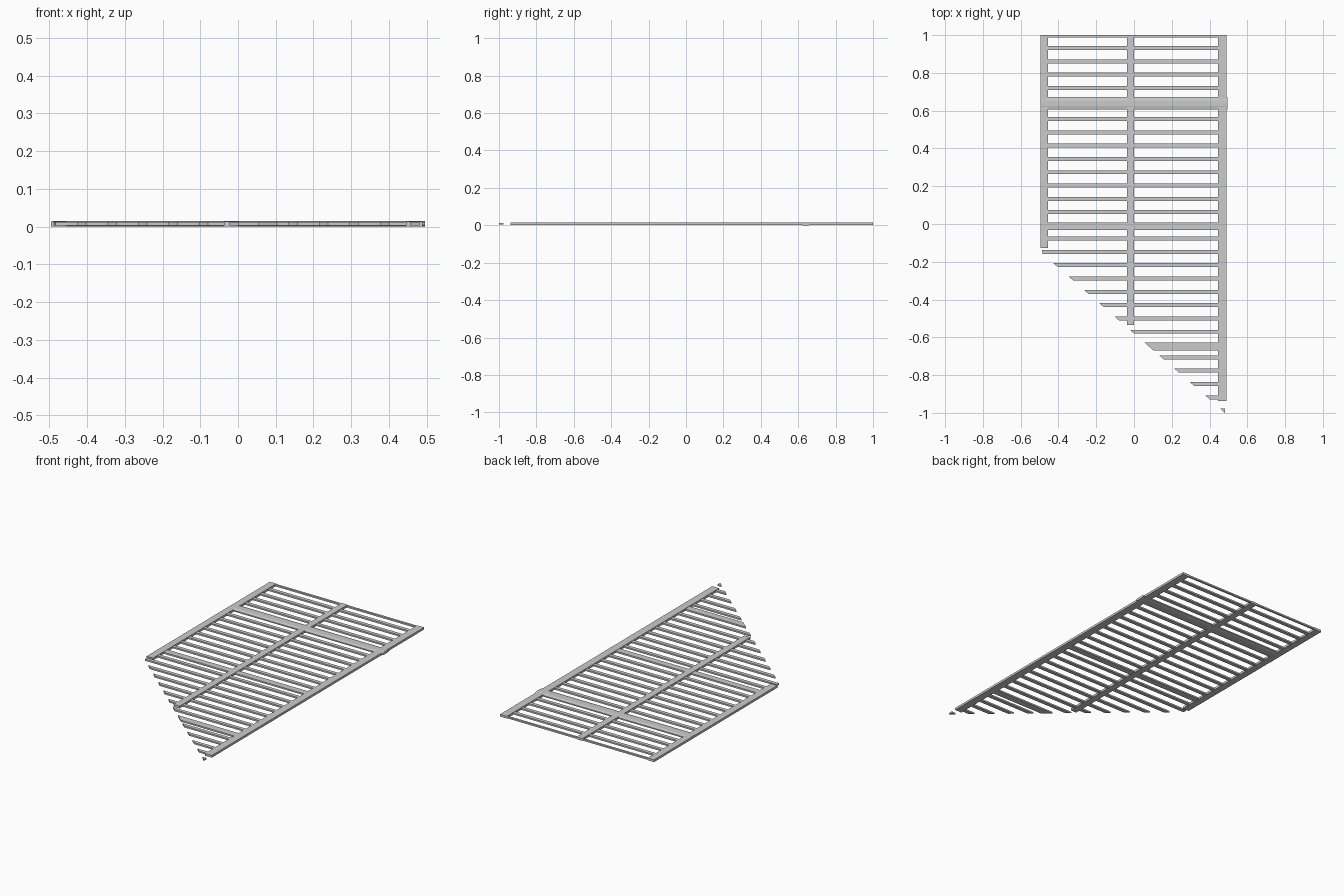
import bpy, bmesh
from mathutils import Vector

if "Cube" in bpy.data.objects:
    bpy.data.objects.remove(bpy.data.objects["Cube"])

# Sloping cut along the front: y as a function of x, and its inverse
CUT_X, CUT_Y, SLOPE = -0.354, -0.271, 0.871
def cut_x(y):
    return CUT_X - (y - CUT_Y) / SLOPE

def prism(name, pts, move):
    """Extrude a flat 3D outline along a vector."""
    bm = bmesh.new()
    face = bm.faces.new([bm.verts.new(p) for p in pts])
    end = bmesh.ops.extrude_face_region(bm, geom=[face])["geom"]
    bmesh.ops.translate(bm, vec=Vector(move),
                        verts=[v for v in end if isinstance(v, bmesh.types.BMVert)])
    bmesh.ops.recalc_face_normals(bm, faces=bm.faces)
    me = bpy.data.meshes.new(name)
    bm.to_mesh(me)
    bm.free()
    ob = bpy.data.objects.new(name, me)
    bpy.context.collection.objects.link(ob)

def plate(name, outline, z0, z1):
    prism(name, [(x, y, z0) for x, y in outline], (0, 0, z1 - z0))

def stile(name, x0, x1, y0):
    plate(name, [(x0, y0), (x1, y0), (x1, 1.0), (x0, 1.0)], 0.001, 0.014)

LEFT, RIGHT = -0.487, 0.481

def slat(y, width):
    """Cross slat, trimmed by the sloping cut at its left end."""
    lo, hi = y - width / 2, y + width / 2
    xl, xh = max(LEFT, cut_x(lo)), max(LEFT, cut_x(hi))
    if xl >= RIGHT - 0.002:       # corner remnant ends in a point
        pts = [(RIGHT, lo), (RIGHT, hi), (xh, hi)]
    else:
        pts = [(xl, lo), (RIGHT, lo), (RIGHT, hi), (xh, hi)]
    plate("cross_slat", pts, 0.003, 0.012)

# Long stiles with square ends
stile("left_stile", -0.496, -0.455, -0.126)
stile("middle_stile", -0.037, 0.001, -0.535)
stile("right_stile", 0.445, 0.489, -0.938)

# Thick cross rail with thinned long edges
y0, y1, c = 0.607, 0.673, 0.018
rail = [(y0, 0.004), (y0 + c, 0), (y1 - c, 0), (y1, 0.004),
        (y1, 0.011), (y1 - c, 0.015), (y0 + c, 0.015), (y0, 0.011)]
prism("cross_rail", [(-0.492, y, z) for y, z in rail], (0.987, 0, 0))

# Narrow slats in evenly spaced groups: first y, count
for start, count in ((0.932, 4), (0.556, 8), (-0.077, 8), (-0.706, 4)):
    for i in range(count):
        slat(start - 0.0705 * i, 0.021)

# Wider slats, back edge strip and cut corner piece
slat(-0.012, 0.038)
slat(-0.648, 0.042)
slat(0.994, 0.012)
slat(-0.988, 0.024)
